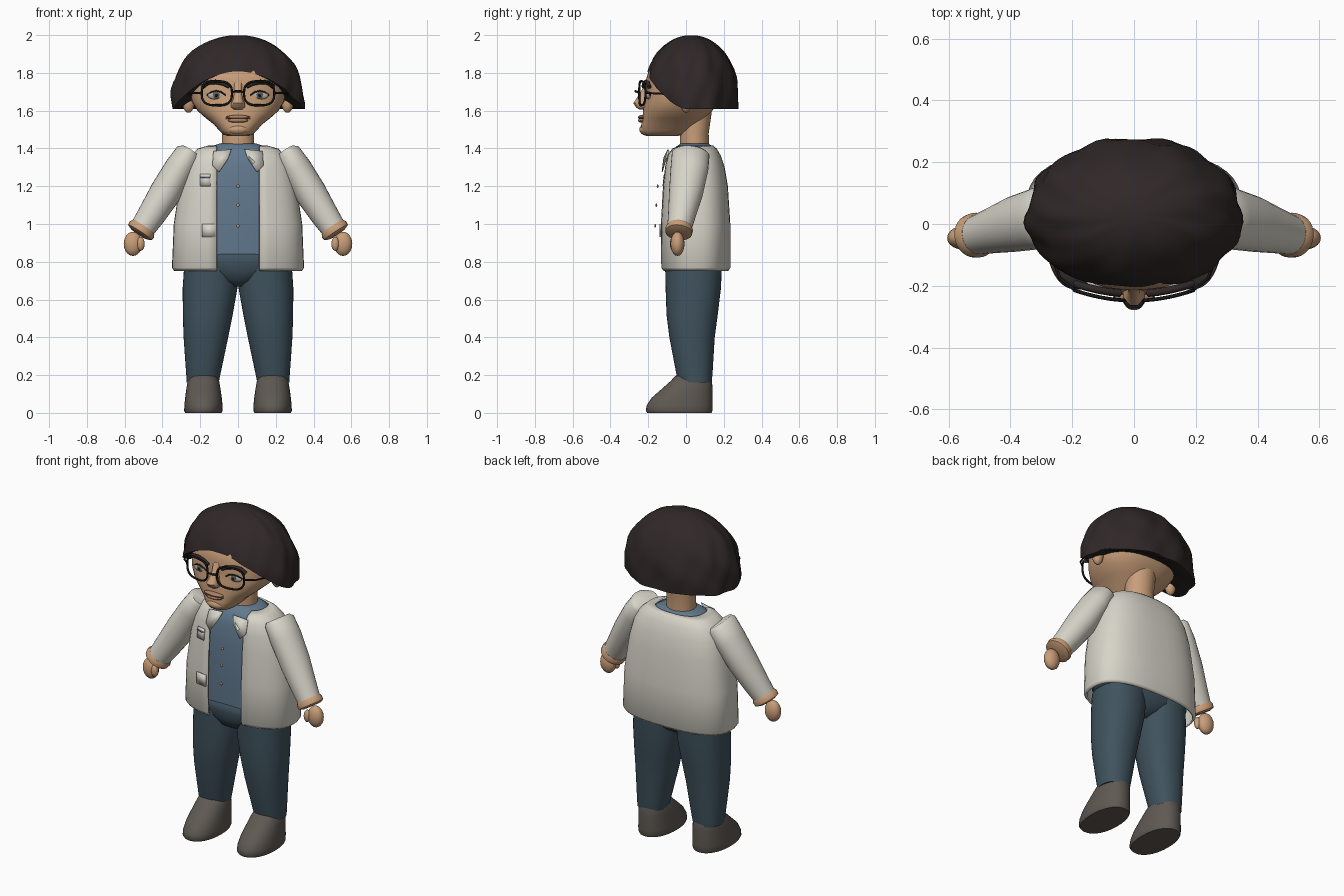
import bpy, bmesh, math
from mathutils import Vector

if "Cube" in bpy.data.objects:
    bpy.data.objects.remove(bpy.data.objects["Cube"])


def material(name, *rgb):
    m = bpy.data.materials.new(name)
    m.use_nodes = True
    m.diffuse_color = (*rgb, 1)
    m.node_tree.nodes["Principled BSDF"].inputs["Base Color"].default_value = (*rgb, 1)
    return m


SKIN = material("skin", .58, .34, .19)
COAT = material("coat cream", .68, .66, .58)
SHIRT = material("shirt blue", .12, .19, .27)
PANTS = material("trouser slate", .05, .085, .11)
SHOE = material("shoe brown", .115, .1, .085)
HAIR = material("hair dark", .03, .021, .021)
BLACK = material("frame black", .008, .008, .008)
EYE = material("eye grey", .45, .43, .4)
LIP = material("lip tan", .42, .22, .12)
BUTTON = material("button tan", .5, .3, .15)

X, Y, Z = Vector((1, 0, 0)), Vector((0, 1, 0)), Vector((0, 0, 1))


def finish(name, verts, faces, mat, sharp=50):
    bm = bmesh.new()
    vs = [bm.verts.new(v) for v in verts]
    for f in faces:
        bm.faces.new([vs[i] for i in f])
    bmesh.ops.recalc_face_normals(bm, faces=bm.faces)
    me = bpy.data.meshes.new(name)
    bm.to_mesh(me)
    bm.free()
    for p in me.polygons:
        p.use_smooth = True
    me.set_sharp_from_angle(angle=math.radians(sharp))
    me.materials.append(mat)
    ob = bpy.data.objects.new(name, me)
    bpy.context.collection.objects.link(ob)
    return ob


def power(v, n):
    return math.copysign(abs(v) ** (2 / n), v)


def ring(c, ru, rv, u=X, v=Y, n=2, gap=0, seg=40):
    """Superellipse starting at the front, optionally open by a gap."""
    d = math.asin((gap / ru) ** (n / 2)) if gap else 0
    steps = seg - 1 if gap else seg
    out = []
    for i in range(seg):
        a = d + (2 * math.pi - 2 * d) * i / steps
        out.append(Vector(c) + u * ru * power(math.sin(a), n) - v * rv * power(math.cos(a), n))
    return out


def loft(name, rings, mat, closed=True, cap=True, sharp=50):
    n = len(rings[0])
    faces = []
    for r in range(len(rings) - 1):
        for i in range(n if closed else n - 1):
            j = (i + 1) % n
            faces.append((r * n + i, r * n + j, r * n + n + j, r * n + n + i))
    if cap:
        faces += [tuple(range(n)), tuple(range(len(rings) * n - n, len(rings) * n))]
    return finish(name, [p for r in rings for p in r], faces, mat, sharp)


def stack(name, rows, mat, n=2.2, cx=0, gap=0, **kw):
    """Rows of height, half width, front y, back y (and optional centre x)."""
    rings = [ring((r[4] if len(r) > 4 else cx, (r[2] + r[3]) / 2, r[0]), r[1],
                  (r[3] - r[2]) / 2, n=n, gap=gap) for r in rows]
    return loft(name, rings, mat, closed=not gap, cap=not gap, **kw)


def ball(name, loc, size, mat, seg=20):
    bpy.ops.mesh.primitive_uv_sphere_add(segments=seg, ring_count=seg // 2, location=loc)
    ob = bpy.context.object
    ob.name, ob.scale = name, size
    ob.data.materials.append(mat)
    bpy.ops.object.shade_smooth()
    return ob


def wire(name, pts, mat, r=.006, cyclic=False):
    cu = bpy.data.curves.new(name, "CURVE")
    cu.dimensions, cu.bevel_depth, cu.bevel_resolution, cu.use_fill_caps = "3D", r, 2, True
    sp = cu.splines.new("POLY")
    sp.points.add(len(pts) - 1)
    for p, q in zip(sp.points, pts):
        p.co = (*q, 1)
    sp.use_cyclic_u = cyclic
    cu.materials.append(mat)
    ob = bpy.data.objects.new(name, cu)
    bpy.context.collection.objects.link(ob)


# Coat: an open-fronted shell over the shirt
coat_rows = [(.755, .335, -.12, .22), (.77, .345, -.13, .23), (1, .335, -.132, .23),
             (1.2, .305, -.122, .217), (1.3, .28, -.112, .2), (1.36, .25, -.1, .18),
             (1.395, .21, -.08, .16), (1.412, .15, -.05, .14)]
coat = stack("coat", coat_rows, COAT, n=2.6, gap=.113)
shell = coat.modifiers.new("cloth", "SOLIDIFY")
shell.thickness, shell.offset = .01, 0


def coat_front(x, z):
    for a, b in zip(coat_rows, coat_rows[1:]):
        if a[0] <= z <= b[0]:
            t = (z - a[0]) / (b[0] - a[0])
            _, rx, f, k = [p + (q - p) * t for p, q in zip(a, b)]
            return (f + k) / 2 - (k - f) / 2 * (1 - min(1, abs(x) / rx) ** 2.6) ** (1 / 2.6)


def patch(name, pts, mat, lift):
    ob = finish(name, [(x, coat_front(x, z) - lift, z) for x, z in pts],
                [tuple(range(len(pts)))], mat)
    m = ob.modifiers.new("cloth", "SOLIDIFY")
    m.thickness, m.offset = .005, 0


def rect(x0, x1, z0, z1):
    return [(x0, z0), (x1, z0), (x1, z1), (x0, z1)]


patch("chest_pocket", rect(-.2, -.145, 1.2, 1.265), COAT, .01)
patch("pocket_trim", rect(-.2, -.15, 1.243, 1.25), SHIRT, .014)
patch("lower_pocket", rect(-.19, -.12, .93, 1), COAT, .01)
for s, side in ((1, "left"), (-1, "right")):
    flap = [(.13, 1.385), (.035, 1.395), (.05, 1.35), (.1, 1.275), (.135, 1.31)]
    patch(side + "_collar", [(s * x, z) for x, z in flap], COAT, .016)

# Shirt and buttons
stack("shirt", [(.8, .3, -.108, .2), (1, .3, -.115, .205), (1.2, .27, -.108, .195),
                (1.32, .235, -.095, .175), (1.39, .17, -.075, .15), (1.415, .13, -.045, .135),
                (1.425, .1, -.03, .12)], SHIRT, n=2.5)
for z, y in ((1.2, -.15), (1.1, -.157), (.99, -.163)):
    ball("button", (0, y, z), (.009, .005, .009), BUTTON, 12)

# Trousers
stack("hips", [(.67, .05, -.04, .1), (.7, .12, -.09, .15), (.75, .24, -.112, .185),
               (.8, .29, -.122, .19), (.835, .28, -.118, .185), (.85, .25, -.1, .16)], PANTS)
leg = [(.16, .085, -.04, .135, .187), (.2, .09, -.05, .14, .184), (.4, .118, -.088, .152, .17),
       (.52, .132, -.103, .168, .16), (.66, .145, -.108, .185, .148), (.78, .142, -.11, .19, .143)]
shoe = [(0, .096, -.205, .135), (.012, .102, -.213, .14), (.04, .101, -.208, .141),
        (.08, .097, -.182, .141), (.13, .09, -.125, .14), (.17, .083, -.08, .138),
        (.195, .072, -.058, .13), (.203, .05, -.03, .1)]

for s, side in ((1, "left"), (-1, "right")):
    stack(side + "_leg", [(*r[:4], s * r[4]) for r in leg], PANTS)
    stack(side + "_shoe", shoe, SHOE, cx=s * .183)

    # Sleeve: flat shoulder end, tapering to the cuff
    path = [(.25, .025, 1.385, .055, .085), (.262, .025, 1.37, .072, .1), (.31, .018, 1.29, .082, .1),
            (.385, .0, 1.165, .084, .09), (.46, -.022, 1.045, .074, .073), (.507, -.036, .975, .066, .064)]
    axis = Vector((s * .55, -.1, -.83)).normalized()
    across = axis.cross(Y).normalized()
    depth = across.cross(axis)

    def tube(rows):
        return [ring((s * x, y, z), a, b, across, depth, seg=28) for x, y, z, a, b in rows]

    loft(side + "_sleeve", tube(path), COAT)
    loft(side + "_cuff", tube([(.5, -.034, .985, .068, .066), (.508, -.036, .972, .077, .073),
                               (.52, -.038, .955, .074, .071), (.525, -.039, .947, .05, .05)]), SKIN)
    ball(side + "_hand", (s * .556, -.045, .895), (.049, .037, .064), SKIN)
    ball(side + "_thumb", (s * .515, -.066, .895), (.021, .02, .037), SKIN)
    ball(side + "_ear", (s * .262, 0, 1.645), (.033, .03, .056), SKIN)

# Neck and head
stack("neck", [(1.38, .088, -.035, .125), (1.48, .084, -.03, .12), (1.62, .09, -.03, .14)], SKIN, n=2)
stack("head", [(1.465, .05, -.205, -.05), (1.472, .075, -.228, -.02), (1.495, .1, -.24, .02),
               (1.525, .125, -.237, .06), (1.56, .17, -.23, .1), (1.6, .215, -.228, .14),
               (1.65, .245, -.218, .17), (1.7, .252, -.21, .18), (1.76, .245, -.213, .185),
               (1.82, .225, -.195, .18), (1.9, .15, -.12, .12)], SKIN, n=2.4)
stack("nose", [(1.605, .02, -.245, -.2), (1.618, .036, -.265, -.19), (1.64, .036, -.279, -.19),
               (1.66, .026, -.265, -.19), (1.7, .019, -.238, -.19), (1.75, .024, -.215, -.18)], SKIN)
ball("upper_lip", (0, -.232, 1.566), (.065, .022, .011), LIP)
ball("lower_lip", (0, -.232, 1.548), (.055, .022, .012), LIP)
ball("mouth_line", (0, -.236, 1.557), (.068, .019, .003), SHOE)
ball("chin", (0, -.215, 1.5), (.055, .032, .028), SKIN)


# Eyes, brows and spectacles
def lens_y(x):
    return -.248 + .9 * x * x


for s, side in ((1, "left"), (-1, "right")):
    ball(side + "_eye", (s * .115, -.196, 1.68), (.046, .014, .021), EYE)
    ball(side + "_iris", (s * .115, -.206, 1.681), (.018, .007, .018), SHOE)
    ball(side + "_pupil", (s * .115, -.212, 1.681), (.008, .003, .008), BLACK)
    wire(side + "_eyelid", [(s * (.115 + .05 * t), -.212 + .012 * t * t + .012 * t, 1.682 + .023 * (1 - t * t))
                            for t in (-1, -.5, 0, .5, 1)], HAIR, .004)
    wire(side + "_brow", [(s * x, -.226 + .9 * x * x, z) for x, z in
                          ((.045, 1.728), (.08, 1.745), (.12, 1.752), (.16, 1.748), (.19, 1.725))], HAIR, .012)
    rim = ring((s * .112, 0, 1.692), .08, .064, X, Z, n=2.8)
    wire(side + "_rim", [(p.x, lens_y(p.x), p.z) for p in rim], BLACK, .006, True)
    wire(side + "_temple", [(s * .19, lens_y(.19), 1.695), (s * .24, -.175, 1.692),
                            (s * .268, -.1, 1.688), (s * .275, 0, 1.685)], BLACK, .005)
wire("bridge", [(-.034, -.247, 1.695), (-.015, -.268, 1.703), (.015, -.268, 1.703),
                (.034, -.247, 1.695)], BLACK)

# Hair: lumpy dome with an arched front edge and a turned-in underside
SEG, ROWS = 72, 18


def hair_point(a, z, k):
    r = max(0, 1 - (abs(z - 1.655) / .345) ** 2.2) ** .5
    lump = 1 + .016 * math.sin(9 * a + 5 * z) + .012 * math.sin(14 * a - 24 * z) + .012 * math.sin(5 * a + 31 * z)
    return Vector((.348 * r * lump * k * math.sin(a), .027 - .252 * r * lump * k * math.cos(a), z))


rows = [[] for _ in range(ROWS + 2)]
for i in range(SEG):
    a = 2 * math.pi * i / SEG
    low = 1.608 + .2 * max(0, (math.cos(a) - .1) / .9) ** 1.6
    inner = hair_point(a, low, .68)
    inner.z += .04
    rows[0].append(inner)
    rows[1].append(hair_point(a, low, .93))
    for j in range(ROWS):
        t = math.sin(math.pi / 2 * j / (ROWS - 1))
        rows[j + 2].append(hair_point(a, low + (1.9985 - low) * t, 1))
loft("hair", rows, HAIR, sharp=60)
